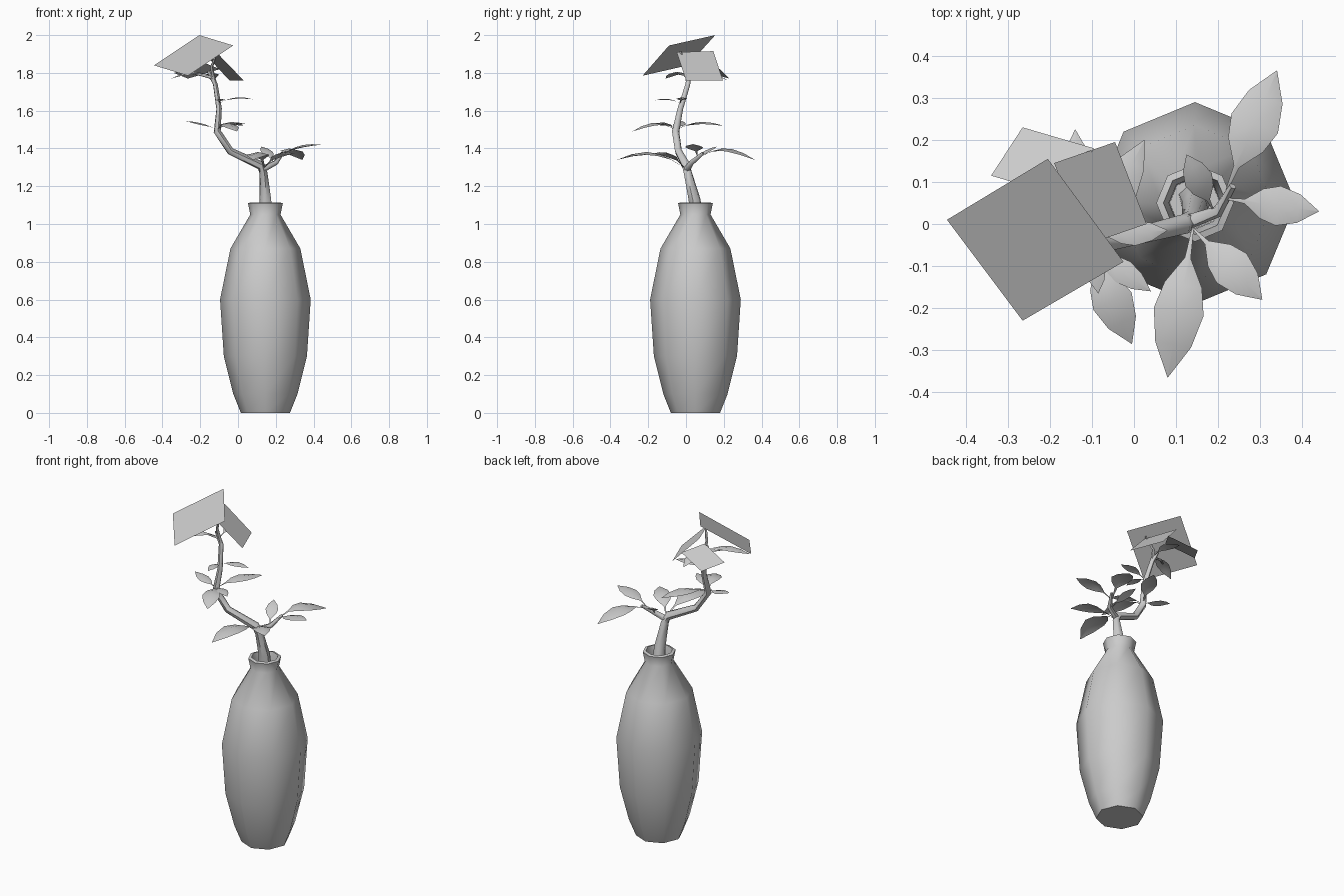
import bpy, bmesh, math
from mathutils import Vector

if "Cube" in bpy.data.objects:
    bpy.data.objects.remove(bpy.data.objects["Cube"], do_unlink=True)

grey = bpy.data.materials.new("plain_grey")
grey.use_nodes = True
grey.diffuse_color = (0.6, 0.6, 0.6, 1)
grey.node_tree.nodes["Principled BSDF"].inputs["Base Color"].default_value = (0.6, 0.6, 0.6, 1)


def finish(name, bm, angle=None):
    mesh = bpy.data.meshes.new(name)
    bm.to_mesh(mesh)
    bm.free()
    mesh.materials.append(grey)
    ob = bpy.data.objects.new(name, mesh)
    bpy.context.collection.objects.link(ob)
    if angle:
        bpy.ops.object.select_all(action='DESELECT')
        ob.select_set(True)
        bpy.context.view_layer.objects.active = ob
        bpy.ops.object.shade_smooth_by_angle(angle=math.radians(angle))
    return ob


def loft(name, rings, angle):
    """Bridge closed rings of points and cap both ends."""
    bm = bmesh.new()
    loops = [[bm.verts.new(p) for p in ring] for ring in rings]
    n = len(loops[0])
    for a, b in zip(loops, loops[1:]):
        for i in range(n):
            j = (i + 1) % n
            bm.faces.new((a[i], a[j], b[j], b[i]))
    bm.faces.new(loops[0][::-1])
    bm.faces.new(loops[-1])
    bmesh.ops.recalc_face_normals(bm, faces=bm.faces)
    return finish(name, bm, angle)


def tube(name, points, sides=6):
    """Tapered branch along (x, y, z, radius) points."""
    centres = [Vector(p[:3]) for p in points]
    rings = []
    for i, c in enumerate(centres):
        along = (centres[min(i + 1, len(centres) - 1)] - centres[max(i - 1, 0)]).normalized()
        u = along.cross(Vector((0.3, 1, 0))).normalized()
        v = along.cross(u)
        r = points[i][3]
        rings.append([c + r * (u * math.cos(k * math.tau / sides) + v * math.sin(k * math.tau / sides))
                      for k in range(sides)])
    return loft(name, rings, 60)


def leaf(name, base, tip, width, arch=0.04):
    """Pointed leaf, arched along its length with drooping halves."""
    base, tip = Vector(base), Vector(tip)
    side = (tip - base).cross(Vector((0, 0, 1))).normalized()
    bm = bmesh.new()
    rows = []
    for t, w in ((0, 0.04), (0.2, 0.12), (0.38, 0.75), (0.56, 1), (0.78, 0.72), (1, 0.01)):
        c = base.lerp(tip, t) + Vector((0, 0, arch * math.sin(math.pi * t)))
        off = side * width / 2 * w
        droop = Vector((0, 0, -0.12 * width * w))
        rows.append([bm.verts.new(p) for p in (c - off + droop, c, c + off + droop)])
    for a, b in zip(rows, rows[1:]):
        for i in range(2):
            bm.faces.new((a[i], a[i + 1], b[i + 1], b[i]))
    return finish(name, bm, 40)


def card(name, corners):
    bm = bmesh.new()
    bm.faces.new([bm.verts.new(c) for c in corners])
    return finish(name, bm)


# Eight-sided vase, outer wall then inner neck
CX, CY = 0.145, 0.05
profile = [(0.13, 0), (0.17, 0.1), (0.22, 0.3), (0.24, 0.6), (0.185, 0.87), (0.08, 1.05),
           (0.092, 1.11), (0.075, 1.115), (0.062, 1.05), (0.06, 0.98)]
loft("vase", [[(CX + r * math.cos(k * math.tau / 8), CY + r * math.sin(k * math.tau / 8), z)
               for k in range(8)] for r, z in profile], 50)

# Trunk and branches
tube("trunk", [(0.145, 0.06, 0.97, 0.04), (0.145, 0.045, 1.13, 0.032), (0.135, 0.01, 1.27, 0.022),
               (0.12, 0, 1.31, 0.024), (-0.04, -0.04, 1.385, 0.02), (-0.11, -0.055, 1.49, 0.02),
               (-0.1, -0.03, 1.61, 0.015), (-0.12, 0.01, 1.74, 0.013), (-0.155, 0.015, 1.81, 0.01)])
tube("right_branch", [(0.13, 0.005, 1.29, 0.018), (0.2, 0.03, 1.325, 0.014), (0.235, 0.09, 1.375, 0.009)])
tube("upper_twig", [(-0.12, 0.01, 1.74, 0.01), (-0.14, 0, 1.83, 0.008), (-0.11, -0.03, 1.915, 0.005)])
tube("side_twig", [(-0.14, 0.01, 1.775, 0.008), (-0.2, -0.01, 1.79, 0.006), (-0.24, -0.04, 1.795, 0.004)])

# Leaves: base, tip, width, arch
fork, knot, mid, top = (0.14, -0.01, 1.3), (-0.11, -0.055, 1.5), (-0.1, -0.03, 1.64), (-0.13, 0.01, 1.78)
leaves = {
    "front_lower_leaf": (fork, (0.08, -0.365, 1.34), 0.12, 0.06),
    "front_right_leaf": (fork, (0.305, -0.18, 1.37), 0.1, 0.04),
    "right_leaf": ((0.22, 0.06, 1.36), (0.44, 0.03, 1.42), 0.095, 0.025),
    "back_right_leaf": ((0.22, 0.08, 1.36), (0.34, 0.365, 1.34), 0.12, 0.05),
    "back_small_leaf": ((0.19, 0.03, 1.32), (0.125, 0.165, 1.41), 0.07, 0.02),
    "knot_front_leaf": (knot, (-0.005, -0.285, 1.49), 0.1, 0.04),
    "knot_back_leaf": (knot, (0.025, 0.2, 1.52), 0.09, 0.03),
    "knot_left_leaf": (knot, (-0.275, -0.02, 1.545), 0.07, 0.01),
    "knot_right_leaf": (knot, (0.04, -0.16, 1.53), 0.06, 0.02),
    "mid_right_leaf": (mid, (0.08, -0.015, 1.66), 0.06, 0.02),
    "mid_front_leaf": (mid, (-0.085, -0.165, 1.655), 0.05, 0.015),
    "top_left_leaf": (top, (-0.355, -0.108, 1.77), 0.07, 0.03),
    "top_back_leaf": (top, (-0.14, 0.225, 1.76), 0.07, 0.03),
}
for name, spec in leaves.items():
    leaf(name, *spec)

# Flat square leaves at the crown
card("large_crown_card", [(-0.445, 0.01, 1.84), (-0.265, -0.23, 1.785), (-0.025, -0.09, 1.945), (-0.205, 0.155, 2)])
card("right_crown_card", [(-0.19, 0.145, 1.915), (-0.115, -0.05, 1.91), (0.03, 0, 1.76), (-0.045, 0.195, 1.76)])
card("back_crown_card", [(-0.34, 0.115, 1.8), (-0.17, 0.065, 1.85), (-0.095, 0.18, 1.82), (-0.265, 0.23, 1.77)])
